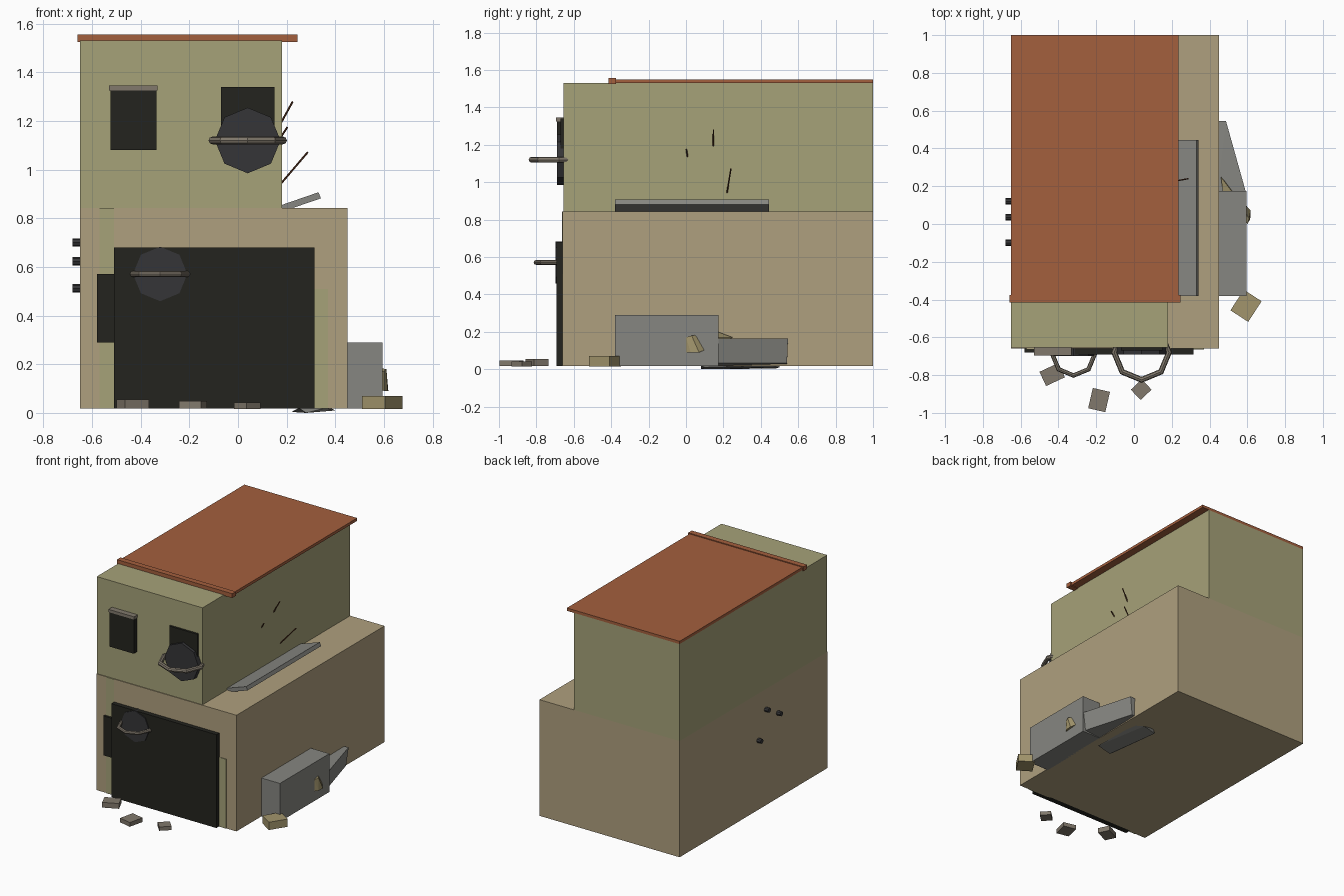
import bpy, bmesh, math
from mathutils import Vector

if "Cube" in bpy.data.objects:
    bpy.data.objects.remove(bpy.data.objects["Cube"])

def mat(name, r, g, b):
    m = bpy.data.materials.new(name)
    m.diffuse_color = (r, g, b, 1)
    m.use_nodes = True
    m.node_tree.nodes["Principled BSDF"].inputs["Base Color"].default_value = m.diffuse_color
    return m

TAN = mat("tan plaster", .43, .35, .21)
OLIVE = mat("olive plaster", .38, .36, .19)
ROOF = mat("terracotta", .37, .115, .048)
DARK = mat("dark opening", .017, .017, .013)
SOOT = mat("charcoal", .035, .035, .038)
GREY = mat("concrete", .24, .24, .22)
STONE = mat("stone", .22, .19, .15)
RUST = mat("rust", .10, .035, .015)
SAND = mat("sandstone", .36, .30, .15)

def finish(name, bm, m):
    bmesh.ops.recalc_face_normals(bm, faces=bm.faces)
    me = bpy.data.meshes.new(name)
    bm.to_mesh(me)
    bm.free()
    me.materials.append(m)
    ob = bpy.data.objects.new(name, me)
    bpy.context.collection.objects.link(ob)
    return ob

def hull(name, pts, m):
    bm = bmesh.new()
    for p in pts:
        bm.verts.new(p)
    bmesh.ops.convex_hull(bm, input=bm.verts[:])
    bmesh.ops.dissolve_limit(bm, angle_limit=.01, verts=bm.verts[:], edges=bm.edges[:])
    return finish(name, bm, m)

def box(name, xs, ys, zs, m):
    return hull(name, [(x, y, z) for x in xs for y in ys for z in zs], m)

def block(name, cx, cy, sx, sy, zs, deg, m):
    a = math.radians(deg)
    c, s = math.cos(a), math.sin(a)
    return hull(name, [(cx + c*u*sx/2 - s*v*sy/2, cy + s*u*sx/2 + c*v*sy/2, z)
                       for u in (-1, 1) for v in (-1, 1) for z in zs], m)

def rod(name, a, b, r, n, m):
    a, b = Vector(a), Vector(b)
    bm = bmesh.new()
    bmesh.ops.create_cone(bm, cap_ends=True, segments=n, radius1=r, radius2=r,
                          depth=(b - a).length)
    ob = finish(name, bm, m)
    ob.location = (a + b) / 2
    ob.rotation_mode = 'QUATERNION'
    ob.rotation_quaternion = (b - a).to_track_quat('Z', 'Y')
    return ob

# building volumes
box("lower_storey", (-.65, .45), (-.66, 1), (.018, .842), TAN)
box("upper_storey", (-.65, .18), (-.655, 1), (.842, 1.53), OLIVE)
box("left_pilaster", (-.57, -.51), (-.664, -.65), (.018, .842), OLIVE)
box("right_pilaster", (.315, .37), (-.664, -.65), (.018, .51), OLIVE)

# roof sheet and its front beam
box("roof_sheet", (-.65, .235), (-.4, 1), (1.53, 1.55), ROOF)
box("roof_front_beam", (-.66, .245), (-.415, -.375), (1.525, 1.556), ROOF)

# front openings
box("main_door", (-.51, .315), (-.692, -.65), (.018, .68), DARK)
box("side_panel", (-.58, -.51), (-.68, -.65), (.29, .57), DARK)
box("left_window", (-.525, -.335), (-.69, -.65), (1.08, 1.325), DARK)
box("left_window_lintel", (-.53, -.33), (-.695, -.65), (1.325, 1.345), STONE)
box("right_window", (-.07, .15), (-.67, -.65), (1.08, 1.34), DARK)

# octagonal vents with ring rails
for tag, cx, yf, yc, cz, r, R, t in (("upper", .04, -.69, -.68, 1.12, .135, .145, .016),
                                    ("lower", -.32, -.698, -.69, .571, .112, .112, .0125)):
    rod(tag + "_vent", (cx, -.65, cz), (cx, yf, cz), r, 8, SOOT)
    bpy.ops.mesh.primitive_torus_add(major_segments=8, minor_segments=8, major_radius=R,
                                     minor_radius=t, location=(cx, yc, cz))
    ring = bpy.context.object
    ring.name = tag + "_ring_rail"
    ring.data.materials.append(STONE)

# round pegs on the left wall
for i, (y, z) in enumerate(((.035, .70), (-.1, .623), (.12, .512))):
    rod(f"wall_peg_{i}", (-.64, y, z), (-.68, y, z), .017, 8, SOOT)

# rusty bars from the upper right wall
for i, (a, b) in enumerate((((.17, .145, 1.18), (.225, .147, 1.28)),
                            ((.17, .01, 1.125), (.203, .002, 1.175)),
                            ((.17, .218, .935), (.287, .24, 1.072)))):
    rod(f"rusty_bar_{i}", a, b, .004, 6, RUST)

# tilted awning slab
hull("awning_slab", [(x, y, z) for y in (-.38, .445)
                     for x, z in ((.16, .848), (.331, .907), (.341, .882), (.16, .82))], GREY)

# side concrete pieces
box("side_block", (.44, .595), (-.38, .175), (.018, .29), GREY)
hull("leaning_slab", [(.44, .17, .018), (.575, .17, .032), (.47, .54, .032), (.44, .54, .028),
                      (.44, .17, .155), (.592, .17, .165), (.487, .545, .165), (.44, .545, .16)], GREY)
hull("slab_underside", [(.25, .5, .02), (.38, .45, .02), (.36, .08, .02), (.25, .08, .02),
                        (.22, .48, .004), (.33, .5, .01), (.4, .1, .01), (.28, .08, 0)], GREY)
hull("stone_shard", [(.60, 0, .09), (.618, .07, .09), (.60, .0, .17), (.61, .03, .18),
                     (.615, .025, .09), (.46, .25, .17), (.52, .17, .17), (.47, .17, .2)], SAND)

# rubble
block("corner_rubble", .593, -.433, .112, .13, (.015, .07), -33, SAND)
block("rubble_a", -.433, -.797, .11, .083, (.018, .055), 25, STONE)
block("rubble_b", -.185, -.932, .093, .11, (.018, .048), -13, STONE)
block("rubble_c", .038, -.877, .08, .075, (.015, .042), 43, STONE)
